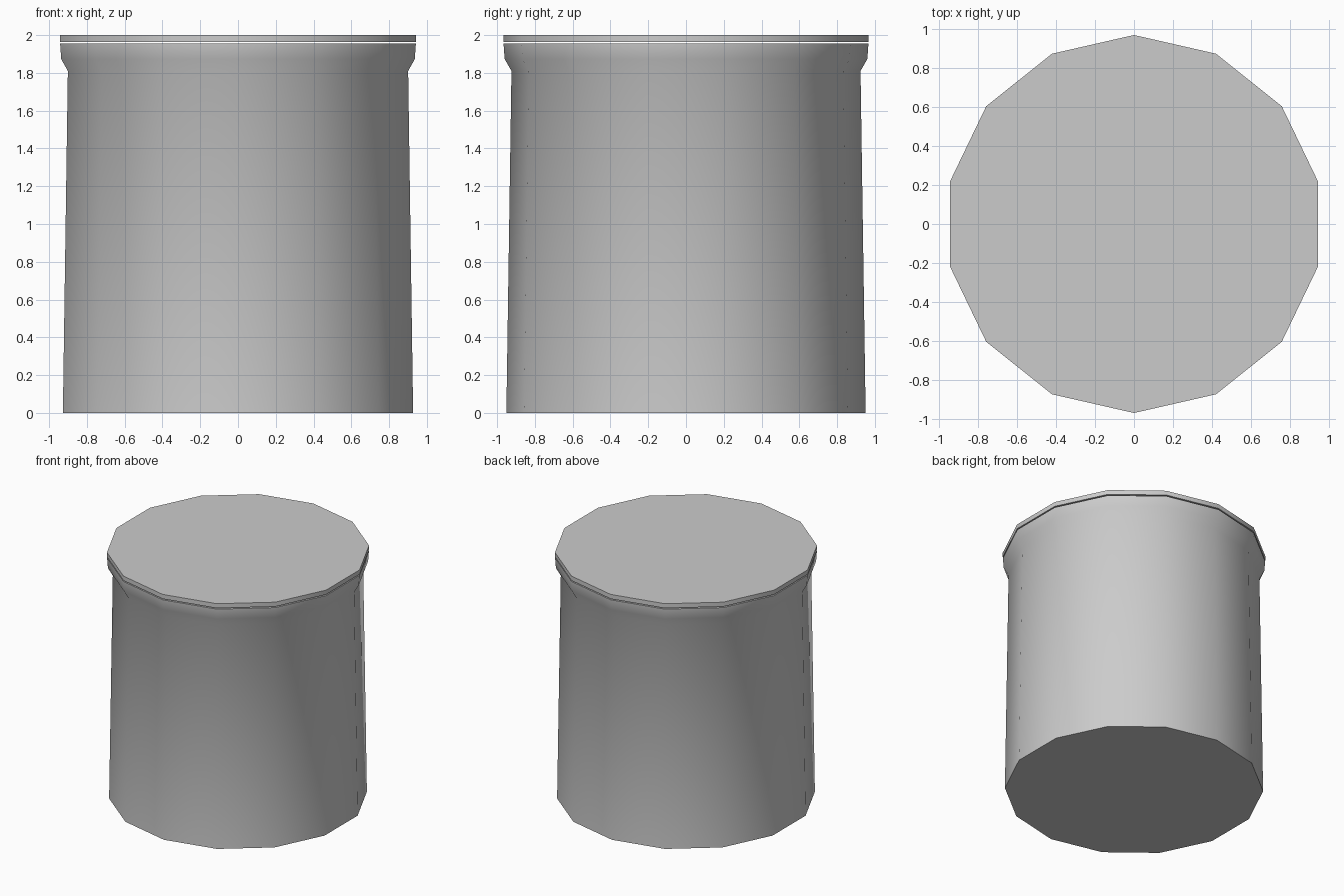
import bpy
import bmesh
import math

cube = bpy.data.objects.get("Cube")
if cube:
    bpy.data.objects.remove(cube, do_unlink=True)

SIDES = 14

grey = bpy.data.materials.new("light_grey")
grey.use_nodes = True
colour = (0.6, 0.6, 0.6, 1.0)
grey.diffuse_color = colour
grey.node_tree.nodes["Principled BSDF"].inputs["Base Color"].default_value = colour


def lathe(name, profile):
    """Turn a (radius, height) profile into a closed, smooth-sided solid."""
    bm = bmesh.new()
    rings = []
    for radius, z in profile:
        angles = [math.pi / 2 + math.tau * i / SIDES for i in range(SIDES)]
        rings.append([bm.verts.new((radius * math.cos(a), radius * math.sin(a), z))
                      for a in angles])
    for low, high in zip(rings, rings[1:]):
        for i in range(SIDES):
            j = (i + 1) % SIDES
            bm.faces.new((low[i], low[j], high[j], high[i]))
    bm.faces.new(list(reversed(rings[0])))
    bm.faces.new(rings[-1])

    mesh = bpy.data.meshes.new(name)
    bm.to_mesh(mesh)
    bm.free()
    mesh.materials.append(grey)
    obj = bpy.data.objects.new(name, mesh)
    bpy.context.collection.objects.link(obj)

    bpy.ops.object.select_all(action="DESELECT")
    obj.select_set(True)
    bpy.context.view_layer.objects.active = obj
    bpy.ops.object.shade_smooth_by_angle(angle=math.radians(50))
    return obj


# Tapered body with a flared collar
lathe("body", [(0.951, 0), (0.924, 1.81), (0.96, 1.873), (0.966, 1.955)])

# Thin lid, floating just above the collar
lathe("lid", [(0.967, 1.964), (0.967, 2.0)])
